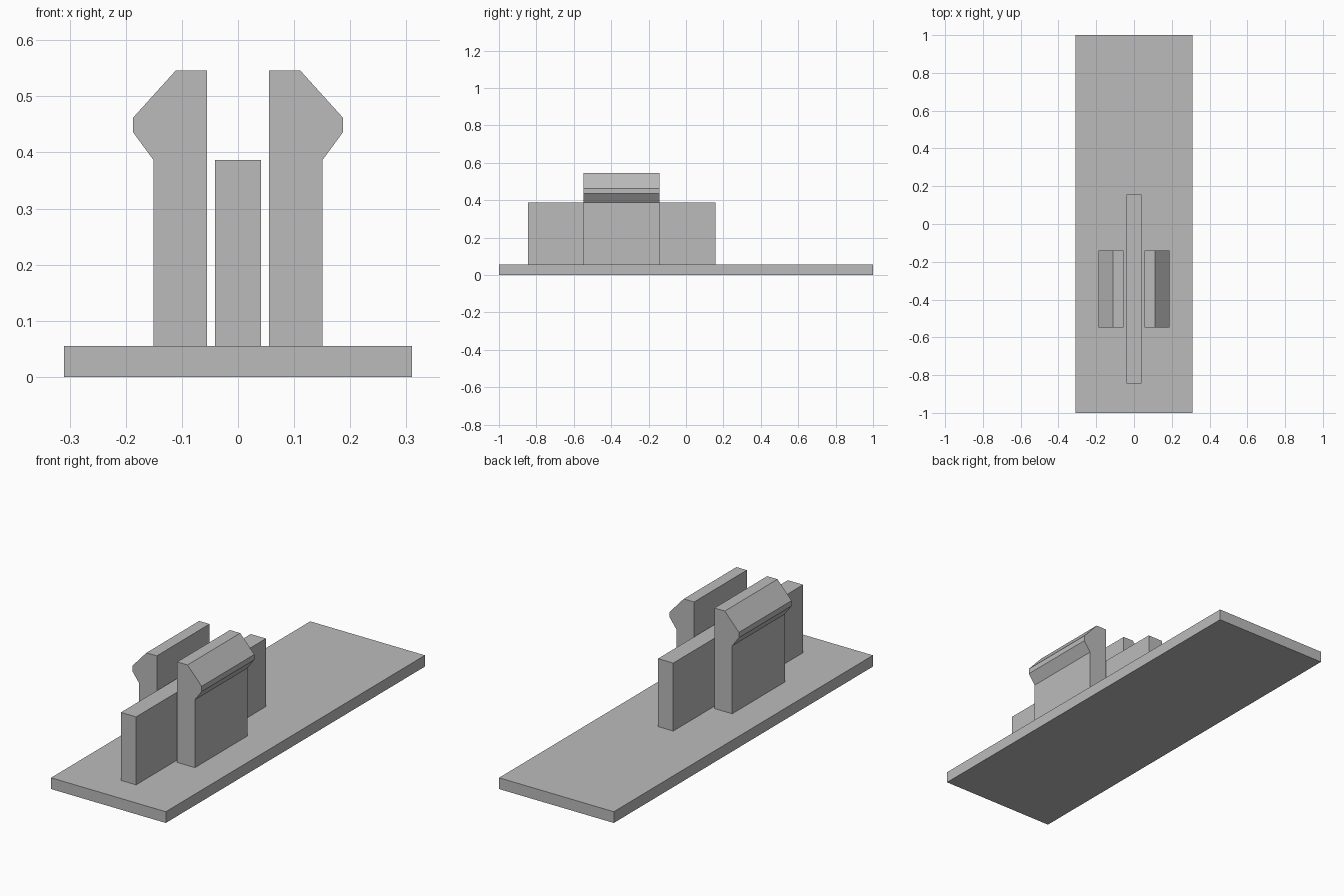
import bpy
import bmesh

if "Cube" in bpy.data.objects:
    bpy.data.objects.remove(bpy.data.objects["Cube"], do_unlink=True)

# Single matte grey
grey = bpy.data.materials.new("plain_grey")
grey.use_nodes = True
colour = (0.5, 0.5, 0.5, 1)
grey.diffuse_color = colour
grey.node_tree.nodes["Principled BSDF"].inputs["Base Color"].default_value = colour

BASE_TOP = 0.055
RIB_TOP = 0.387


def extrude_profile(name, profile, y0, y1):
    """Extrude a closed (x, z) outline along y."""
    bm = bmesh.new()
    face = bm.faces.new([bm.verts.new((x, y0, z)) for x, z in profile])
    result = bmesh.ops.extrude_face_region(bm, geom=[face])
    moved = [v for v in result["geom"] if isinstance(v, bmesh.types.BMVert)]
    bmesh.ops.translate(bm, verts=moved, vec=(0, y1 - y0, 0))
    bmesh.ops.recalc_face_normals(bm, faces=bm.faces)
    mesh = bpy.data.meshes.new(name)
    bm.to_mesh(mesh)
    bm.free()
    mesh.materials.append(grey)
    obj = bpy.data.objects.new(name, mesh)
    bpy.context.collection.objects.link(obj)
    return obj


def rectangle(half_width, z0, z1):
    return [(-half_width, z0), (half_width, z0), (half_width, z1), (-half_width, z1)]


# Flat base plate and central rib
extrude_profile("base_plate", rectangle(0.31, 0, BASE_TOP), -1, 1)
extrude_profile("centre_rib", rectangle(0.041, BASE_TOP, RIB_TOP), -0.845, 0.157)

# Pair of snap clips with outward barbs
clip = [(0.055, BASE_TOP), (0.151, BASE_TOP), (0.151, RIB_TOP), (0.187, 0.436),
        (0.187, 0.462), (0.111, 0.546), (0.055, 0.546)]
for side, sign in (("left", 1), ("right", -1)):
    extrude_profile(side + "_clip", [(sign * x, z) for x, z in clip], -0.548, -0.141)
